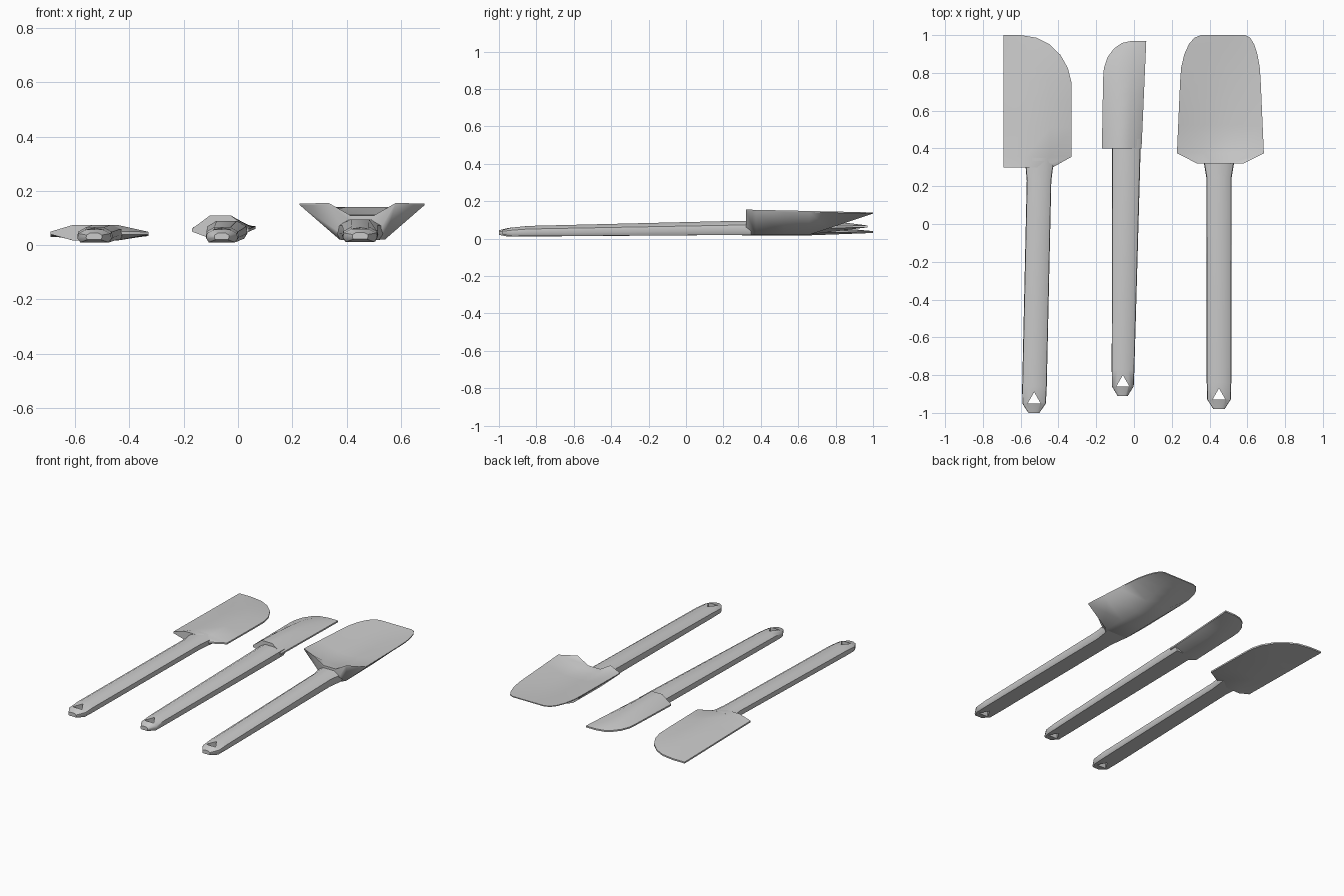
import bpy
import bmesh
from math import sqrt, radians
from mathutils import Vector

if "Cube" in bpy.data.objects:
    bpy.data.objects.remove(bpy.data.objects["Cube"])

grey = bpy.data.materials.new("plain grey")
grey.use_nodes = True
grey.diffuse_color = (0.6, 0.6, 0.6, 1)
grey.node_tree.nodes["Principled BSDF"].inputs["Base Color"].default_value = grey.diffuse_color


def mix(start, end, amount):
    return start + (end - start) * amount


def loft(name, rings):
    """Skin a row of equal-sized rings and cap both ends."""
    bm = bmesh.new()
    loops = [[bm.verts.new(point) for point in ring] for ring in rings]
    for near, far in zip(loops, loops[1:]):
        for i in range(len(near)):
            bm.faces.new((near[i - 1], near[i], far[i], far[i - 1]))
    bm.faces.new(loops[0])
    bm.faces.new(reversed(loops[-1]))
    bmesh.ops.recalc_face_normals(bm, faces=bm.faces)
    mesh = bpy.data.meshes.new(name)
    bm.to_mesh(mesh)
    bm.free()
    mesh.materials.append(grey)
    obj = bpy.data.objects.new(name, mesh)
    bpy.context.collection.objects.link(obj)
    return obj


def activate(obj):
    bpy.ops.object.select_all(action="DESELECT")
    obj.select_set(True)
    bpy.context.view_layer.objects.active = obj


def smooth(obj):
    activate(obj)
    bpy.ops.object.shade_smooth_by_angle(angle=radians(50))


def cut_hole(obj, center):
    """Cut a three-sided hanging hole straight through."""
    bpy.ops.mesh.primitive_cylinder_add(vertices=3, radius=0.04, depth=1, location=center)
    cutter = bpy.context.object
    cutter.hide_render = True
    activate(obj)
    modifier = obj.modifiers.new("hanging hole", "BOOLEAN")
    modifier.object = cutter
    modifier.solver = "EXACT"
    bpy.ops.object.modifier_apply(modifier=modifier.name)
    bpy.data.objects.remove(cutter)


def handle_ring(center, width, height):
    """Flat-bottomed bar section with bevelled upper corners."""
    x, y, z = center
    side = [(0.42, 0), (0.5, 0.3), (0.48, 0.7), (0.25, 1)]
    right = [(x + width * u, y, z + height * v) for u, v in side]
    left = [(x - width * u, y, z + height * v) for u, v in reversed(side)]
    return right + left


def handle(name, end, neck, end_width, neck_width, neck_height, flare):
    end, neck = Vector(end), Vector(neck)
    along = (neck - end).normalized()
    end_height = 0.055
    rings = [
        handle_ring(end + Vector((0, 0, 0.01)), end_width * 0.45, end_height * 0.45),
        handle_ring(end + along * 0.05, end_width * 0.96, end_height * 0.85),
        handle_ring(end + along * 0.14, end_width, end_height),
        handle_ring(neck - along * 0.12, neck_width, neck_height),
        handle_ring(neck, neck_width * flare, neck_height),
    ]
    obj = loft(name, rings)
    cut_hole(obj, end + along * 0.07)
    smooth(obj)


def blade(name, front, back, west, east, rim, tip, crown, belly, lip,
          corners, corner_length, shoulders, leans):
    """Pairs give the west edge first, then the east edge."""
    steps = [0, 0.08, 0.3, 0.5, 0.65, 0.75, 0.85, 0.93, 0.98, 1]
    rings = []
    for t in steps:
        y = mix(front, back, t)
        # rounded far corners, cut-in shoulders and slanting sides
        bend = max(0, 1 - (back - y) / corner_length)
        curve = 1 - sqrt(1 - bend * bend)
        notch = 1 if t == 0 else 0
        inset = [c * curve + s * notch for c, s in zip(corners, shoulders)]
        x_west = west + inset[0] + leans[0] * t
        x_east = east - inset[1] + leans[1] * t
        flank = (x_east - x_west) * 0.32
        # upper and lower surfaces draw together at the tip
        edge = mix(rim, tip, t)
        top = mix(crown, tip, t * t)
        bottom = mix(belly, tip - lip, max(0, 2 * t - 1))
        low = max(edge - lip, bottom)
        rings.append([
            (x_west, y, edge), (x_west + flank, y, top),
            (x_east - flank, y, top), (x_east, y, edge),
            (x_east, y, low), (x_east - flank, y, bottom),
            (x_west + flank, y, bottom), (x_west, y, low)])
    smooth(loft(name, rings))


# Flat spatula with one square and one rounded corner
handle("flat_spatula_handle", end=(-0.53, -1, 0.01), neck=(-0.5, 0.35, 0.02),
       end_width=0.13, neck_width=0.13, neck_height=0.055, flare=1.2)
blade("flat_spatula_blade", front=0.3, back=1, west=-0.69, east=-0.33,
      rim=0.05, tip=0.04, crown=0.075, belly=0.017, lip=0.01,
      corners=(0, 0.27), corner_length=0.28, shoulders=(0, 0.1), leans=(0, 0))

# Narrow spatula with a slanted end
handle("narrow_spatula_handle", end=(-0.06, -0.91, 0.01), neck=(-0.04, 0.45, 0.025),
       end_width=0.12, neck_width=0.15, neck_height=0.065, flare=1)
blade("narrow_spatula_blade", front=0.4, back=0.97, west=-0.17, east=0.04,
      rim=0.06, tip=0.07, crown=0.11, belly=0.025, lip=0.01,
      corners=(0.15, 0), corner_length=0.18, shoulders=(0, 0), leans=(0.01, 0.025))

# Spoon spatula with a shallow bowl
handle("spoon_spatula_handle", end=(0.45, -0.98, 0.012), neck=(0.45, 0.37, 0.02),
       end_width=0.13, neck_width=0.135, neck_height=0.075, flare=1.3)
blade("spoon_spatula_bowl", front=0.32, back=1, west=0.225, east=0.69,
      rim=0.155, tip=0.14, crown=0.11, belly=0.02, lip=0.006,
      corners=(0.1, 0.07), corner_length=0.22, shoulders=(0.11, 0.11), leans=(0.03, -0.03))
